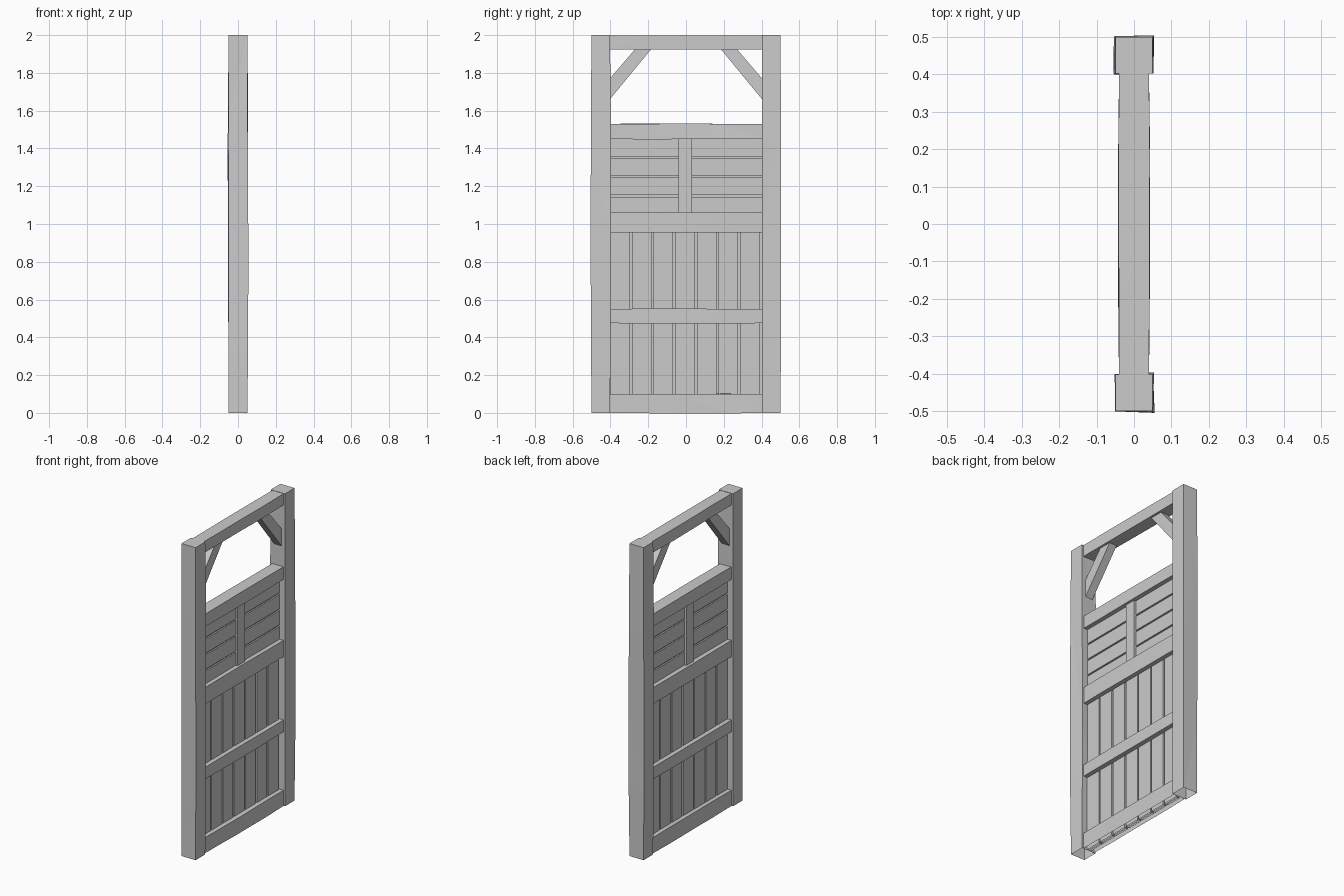
import bpy, bmesh, random
from mathutils import Vector, Matrix

random.seed(4)
if "Cube" in bpy.data.objects:
    bpy.data.objects.remove(bpy.data.objects["Cube"])

grey = bpy.data.materials.new("plain_grey")
grey.use_nodes = True
colour = (0.6, 0.6, 0.6, 1)
grey.diffuse_color = colour
grey.node_tree.nodes["Principled BSDF"].inputs["Base Color"].default_value = colour


def finish(bm, name):
    mesh = bpy.data.meshes.new(name)
    bm.to_mesh(mesh)
    bm.free()
    mesh.materials.append(grey)
    obj = bpy.data.objects.new(name, mesh)
    bpy.context.collection.objects.link(obj)
    return obj


def timber(name, half_x, y, z, axis=None, wobble=0.0, open_base=False):
    """Box spanning y and z ranges, optionally hewn along its length."""
    bm = bmesh.new()
    size = Vector((2 * half_x, y[1] - y[0], z[1] - z[0]))
    centre = Vector((0, (y[0] + y[1]) / 2, (z[0] + z[1]) / 2))
    bmesh.ops.create_cube(bm, size=1, matrix=Matrix.Translation(centre) @ Matrix.Diagonal(size).to_4x4())
    if wobble:
        normal = Vector((0, 0, 0))
        normal[axis] = 1
        for t in (-0.3, -0.05, 0.25):
            cut = centre + normal * size[axis] * (t + random.uniform(-0.06, 0.06))
            geom = bm.verts[:] + bm.edges[:] + bm.faces[:]
            made = bmesh.ops.bisect_plane(bm, geom=geom, plane_co=cut, plane_no=normal)
            for v in made["geom_cut"]:
                if isinstance(v, bmesh.types.BMVert):
                    for i in range(3):
                        if i != axis:
                            side = 1 if v.co[i] > centre[i] else -1
                            v.co[i] += side * random.uniform(-0.3, 1) * wobble
        bmesh.ops.triangulate(bm, faces=[f for f in bm.faces if abs(f.normal[axis]) < 0.5])
    if open_base:
        base = [f for f in bm.faces if all(v.co.z < 0.001 for v in f.verts)]
        bmesh.ops.delete(bm, geom=base, context="FACES")
    return finish(bm, name)


# Upright posts
for side, span in (("right", (-0.5, -0.403)), ("left", (0.403, 0.5))):
    timber(side + "_post", 0.05, span, (0, 2), 2, 0.004, True)

# Cross rails
inner = (-0.403, 0.403)
for name, low, high in (("top_rail", 1.925, 1.998), ("upper_rail", 1.45, 1.53),
                        ("middle_rail", 0.955, 1.06), ("lower_rail", 0.475, 0.55),
                        ("bottom_rail", 0, 0.1)):
    timber(name, 0.04, inner, (low, high), 1, 0.002, low == 0)

# Thin core behind the board gaps
timber("panel_core", 0.004, inner, (0, 1.48), open_base=True)

# Vertical boards of the lower panel
count, gap = 7, 0.011
pitch = 0.8 / count
for i in range(count):
    start = -0.4 + i * pitch
    timber("vertical_board", 0.013, (start, start + pitch - gap), (0, 1), open_base=True)

# Horizontal boards of the upper panel
for i in range(4):
    low = 1.05 + i * 0.1025
    timber("horizontal_board", 0.013, inner, (low, low + 0.0925))
timber("centre_stile", 0.026, (-0.04, 0.032), (1.05, 1.46))

# Diagonal corner braces
profile = [(0.403, 1.66), (0.403, 1.77), (0.27, 1.925), (0.185, 1.925)]
for side, name in ((-1, "right_brace"), (1, "left_brace")):
    bm = bmesh.new()
    face = bm.faces.new([bm.verts.new((-0.026, side * y, z)) for y, z in profile])
    made = bmesh.ops.extrude_face_region(bm, geom=[face])
    verts = [v for v in made["geom"] if isinstance(v, bmesh.types.BMVert)]
    bmesh.ops.translate(bm, verts=verts, vec=(0.052, 0, 0))
    bmesh.ops.recalc_face_normals(bm, faces=bm.faces[:])
    finish(bm, name)
